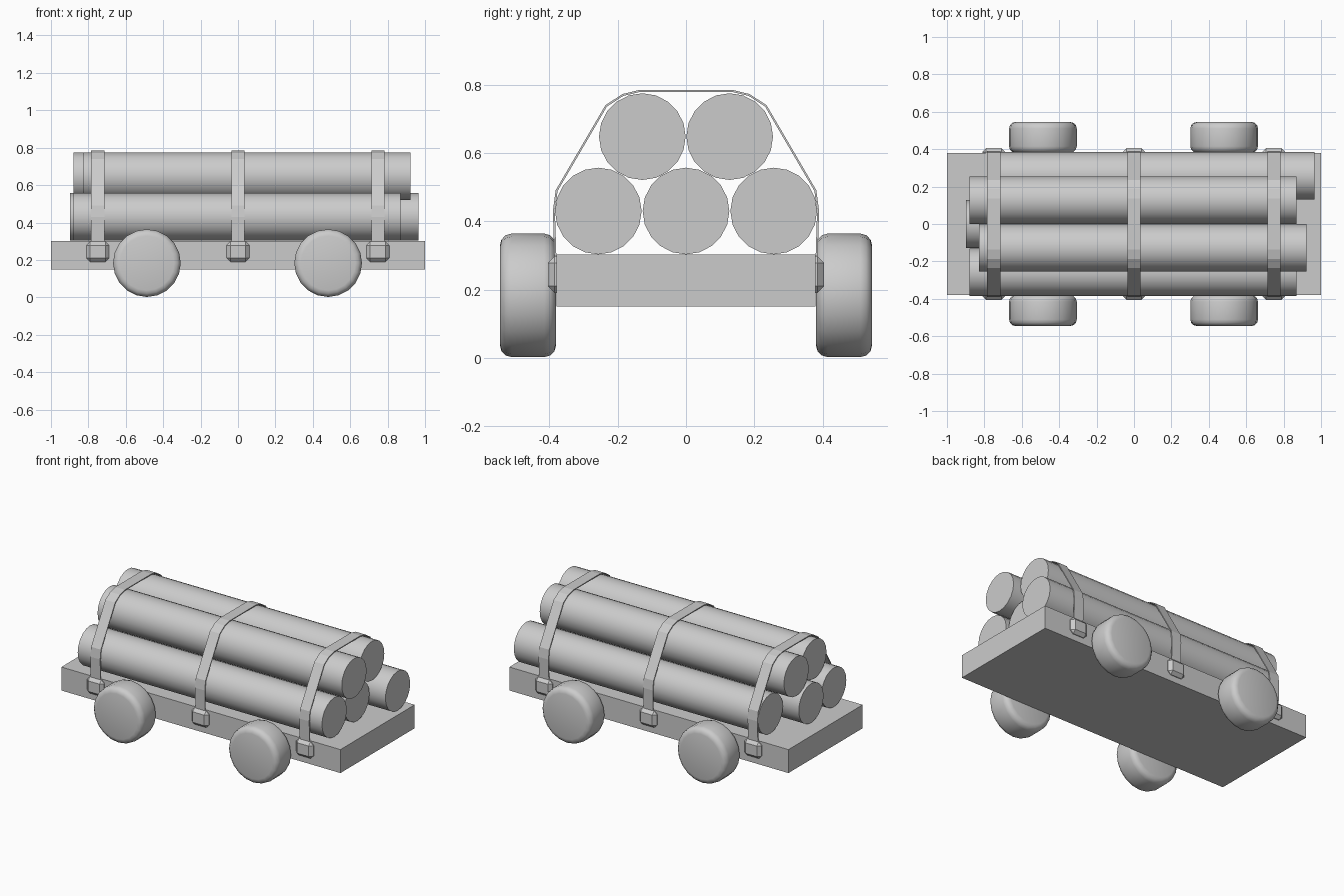
import bpy, math

if "Cube" in bpy.data.objects:
    bpy.data.objects.remove(bpy.data.objects["Cube"])


def finish(ob, name, bevel=0, segments=1, smooth=True):
    ob.name = name
    if bevel:
        bpy.ops.object.transform_apply(location=False, rotation=True, scale=True)
        m = ob.modifiers.new("bevel", "BEVEL")
        m.width, m.segments = bevel, segments
        m.limit_method, m.angle_limit = "ANGLE", math.radians(40)
        bpy.ops.object.modifier_apply(modifier=m.name)
    if smooth:
        bpy.ops.object.shade_smooth_by_angle(angle=math.radians(35))
    return ob


def box(name, loc, size, bevel=0):
    bpy.ops.mesh.primitive_cube_add(size=1, location=loc)
    ob = bpy.context.object
    ob.scale = size
    bpy.ops.object.transform_apply(location=False, rotation=False, scale=True)
    return finish(ob, name, bevel, smooth=False)


def cylinder(name, loc, radius, depth, rot, bevel=0):
    bpy.ops.mesh.primitive_cylinder_add(vertices=20, radius=radius, depth=depth,
                                        location=loc, rotation=rot)
    return finish(bpy.context.object, name, bevel, 3)


# flat bed
box("bed", (0, 0, 0.226), (2, 0.76, 0.152))

# wheels
for x in (-0.487, 0.482):
    for s in (-1, 1):
        cylinder("wheel", (x, s * 0.463, 0.183), 0.181, 0.165,
                 (math.pi / 2, 0, 0), 0.035)

# stacked logs: y, z, x offset
for y, z, x in ((-0.257, 0.43, -0.005), (0, 0.43, -0.022), (0.257, 0.43, 0.09),
                (-0.128, 0.648, 0.047), (0.128, 0.648, -0.005)):
    cylinder("log", (x, y, z), 0.127, 1.75, (0, math.pi / 2, 0))

# straps: half profile mirrored, then extruded along x
half = [(0.382, 0.27), (0.387, 0.43), (0.379, 0.49), (0.234, 0.738),
        (0.185, 0.77), (0.135, 0.782)]
path = half + [(-y, z) for y, z in reversed(half)]
for x in (-0.75, 0, 0.748):
    w = 0.035
    verts = [(x + dx, y, z) for y, z in path for dx in (-w, w)]
    faces = [(2 * i, 2 * i + 1, 2 * i + 3, 2 * i + 2) for i in range(len(path) - 1)]
    me = bpy.data.meshes.new("strap")
    me.from_pydata(verts, [], faces)
    ob = bpy.data.objects.new("strap", me)
    bpy.context.collection.objects.link(ob)
    m = ob.modifiers.new("thickness", "SOLIDIFY")
    m.thickness, m.offset = 0.006, 0
    # buckles on the bed sides
    for s in (-1, 1):
        box("buckle", (x, s * 0.373, 0.244), (0.122, 0.064, 0.108), 0.02)
